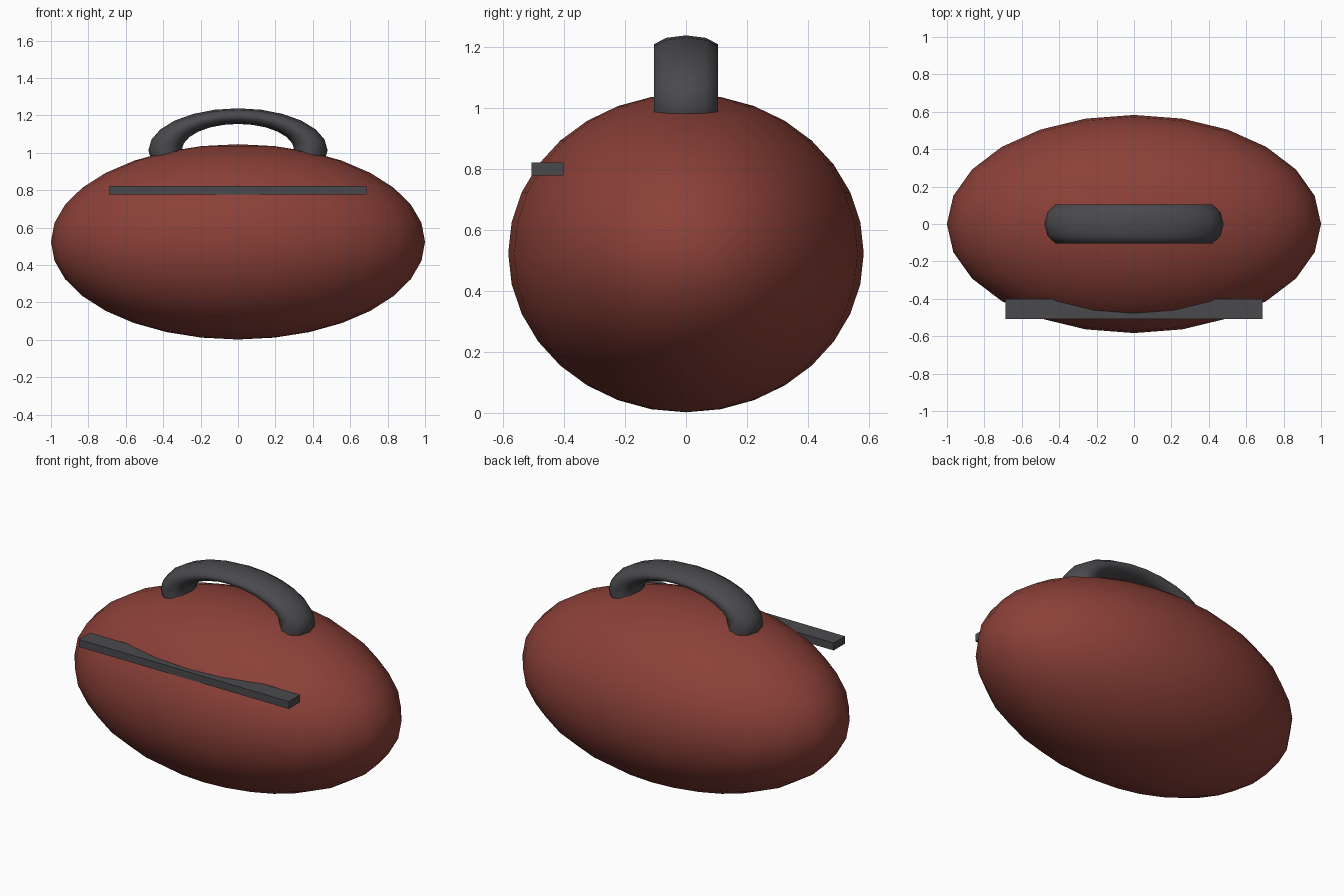
import bpy
import bmesh
import math
from math import cos, sin, tau

cube = bpy.data.objects.get("Cube")
if cube:
    bpy.data.objects.remove(cube, do_unlink=True)


def make_material(name, rgb):
    mat = bpy.data.materials.new(name)
    mat.use_nodes = True
    color = (*rgb, 1.0)
    mat.diffuse_color = color
    bsdf = mat.node_tree.nodes["Principled BSDF"]
    bsdf.inputs["Base Color"].default_value = color
    bsdf.inputs["Roughness"].default_value = 0.8
    return mat


def add_part(name, bm, scale, location, mat, smooth=True):
    bmesh.ops.scale(bm, vec=scale, verts=bm.verts)
    bmesh.ops.translate(bm, vec=location, verts=bm.verts)
    bmesh.ops.recalc_face_normals(bm, faces=bm.faces)
    for face in bm.faces:
        face.smooth = smooth
    mesh = bpy.data.meshes.new(name)
    bm.to_mesh(mesh)
    bm.free()
    mesh.materials.append(mat)
    obj = bpy.data.objects.new(name, mesh)
    bpy.context.collection.objects.link(obj)
    return obj


def ring_mesh(major, minor, segments, sides):
    """Ring standing upright in the XZ plane."""
    bm = bmesh.new()
    rings = []
    for i in range(segments):
        a = tau * i / segments
        ring = []
        for j in range(sides):
            b = tau * j / sides
            r = major + minor * cos(b)
            ring.append(bm.verts.new((r * cos(a), minor * sin(b), r * sin(a))))
        rings.append(ring)
    for i in range(segments):
        here, after = rings[i], rings[(i + 1) % segments]
        for j in range(sides):
            k = (j + 1) % sides
            bm.faces.new((here[j], after[j], after[k], here[k]))
    return bm


red = make_material("brick red fabric", (0.26, 0.052, 0.04))
grey = make_material("dark grey trim", (0.068, 0.068, 0.076))

# Rounded bag body
bm = bmesh.new()
bmesh.ops.create_uvsphere(bm, u_segments=24, v_segments=16, radius=1)
add_part("bag_body", bm, (1.0, 0.583, 0.522), (0, 0, 0.524), red)

# Flattened ring handle, lower half buried in the body
add_part("carry_handle", ring_mesh(0.39, 0.089, 24, 10),
         (1.0, 1.235, 0.47), (0, 0, 1.013), grey)

# Straight zip bar across the upper front
bm = bmesh.new()
bmesh.ops.create_cube(bm, size=1)
add_part("zip_bar", bm, (1.376, 0.106, 0.044), (0, -0.454, 0.8), grey, smooth=False)
